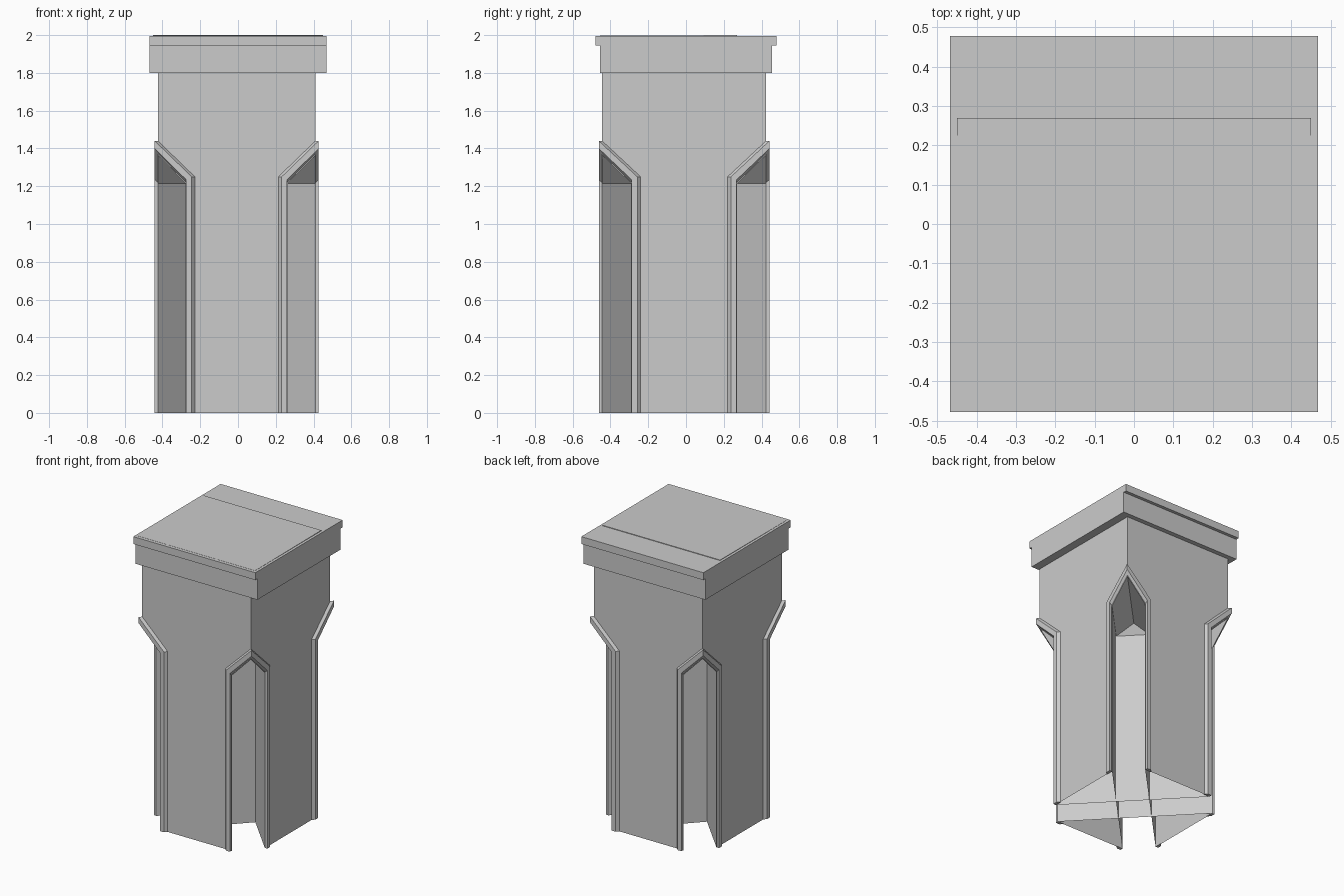
import bpy, bmesh

cube = bpy.data.objects.get("Cube")
if cube:
    bpy.data.objects.remove(cube, do_unlink=True)

grey = bpy.data.materials.new("stone_grey")
grey.use_nodes = True
COLOUR = (0.6, 0.6, 0.6, 1)
grey.diffuse_color = COLOUR
grey.node_tree.nodes["Principled BSDF"].inputs["Base Color"].default_value = COLOUR

BODY, TRIM, TOP = 0.4255, 0.443, 1.81        # half sizes of body and trim, wall top
CORNERS = [(-1, -1), (1, -1), (1, 1), (-1, 1)]


def make(name, faces):
    """Mesh object from a list of faces given as point lists."""
    bm = bmesh.new()
    for pts in faces:
        bm.faces.new([bm.verts.new(p) for p in pts])
    bmesh.ops.remove_doubles(bm, verts=bm.verts, dist=1e-5)
    bmesh.ops.recalc_face_normals(bm, faces=bm.faces)
    me = bpy.data.meshes.new(name)
    bm.to_mesh(me)
    bm.free()
    me.materials.append(grey)
    ob = bpy.data.objects.new(name, me)
    bpy.context.collection.objects.link(ob)
    return ob


def wrap(corner, u, z, size):
    """Point on the square outline, u measured across the corner diagonal."""
    a, b = size + min(u, 0), size - max(u, 0)
    return (corner[0] * a * 0.98 - 0.007, corner[1] * b * 1.02 - 0.01, z)


def arch(w, shoulder, apex):
    return [(-w, 0), (-w, shoulder), (0, apex), (w, shoulder), (w, 0)]


def box(x, y, z0, z1):
    low = [(-x, -y, z0), (x, -y, z0), (x, y, z0), (-x, y, z0)]
    high = [(p[0], p[1], z1) for p in low]
    sides = [[low[i], low[i - 1], high[i - 1], high[i]] for i in range(4)]
    return [low, high] + sides


# Hollow body: four walls with pointed corner openings
opening = arch(0.15, 1.215, 1.365)
faces = [[wrap(c, 0, TOP, BODY) for c in CORNERS]]
for i, c1 in enumerate(CORNERS):
    c2 = CORNERS[(i + 1) % 4]
    half = opening[:3] if i % 2 == 0 else opening[:1:-1]
    faces.append([wrap(c1, u, z, BODY) for u, z in half]
                 + [wrap(c, 0, TOP, BODY) for c in (c1, c2)]
                 + [wrap(c2, u, z, BODY) for u, z in reversed(half)])

# Gabled passages running diagonally from corner to corner
for c in CORNERS[1:3]:
    far = (-c[0], -c[1])
    for (u, z), (v, t) in zip(opening, opening[1:]):
        faces.append([wrap(c, u, z, BODY), wrap(c, v, t, BODY),
                      wrap(far, -v, t, BODY), wrap(far, -u, z, BODY)])
make("body", faces)

# Raised trim folded around each corner opening
outer, inner = arch(0.2, 1.25, 1.44), arch(0.17, 1.235, 1.4)
rings = [(outer, BODY - 0.004), (outer, TRIM), (inner, TRIM), (opening, BODY - 0.004)]
for c, name in zip(CORNERS, ("front_right", "front_left", "back_left", "back_right")):
    loops = [[wrap(c, u, z, size) for u, z in prof] for prof, size in rings]
    faces = [[p[0] for p in loops], [p[-1] for p in loops]]
    for k in range(4):
        p, q = loops[k - 1], loops[k]
        faces += [[p[j], p[j + 1], q[j + 1], q[j]] for j in range(4)]
    make(name + "_arch_trim", faces)

# Cap with a lip overhanging at the front and back
make("cap", box(0.468, 0.456, 1.8, 1.945))
make("cap_lip", box(0.468, 0.478, 1.945, 1.996))

# Thin, slightly tilted top panel
panel = make("top_panel", box(0.45, 0.3625, 1.99, 1.997))
for v in panel.data.vertices:
    v.co.y -= 0.0925
    if v.co.y > 0 and v.co.z > 1.995:
        v.co.z = 2.0
